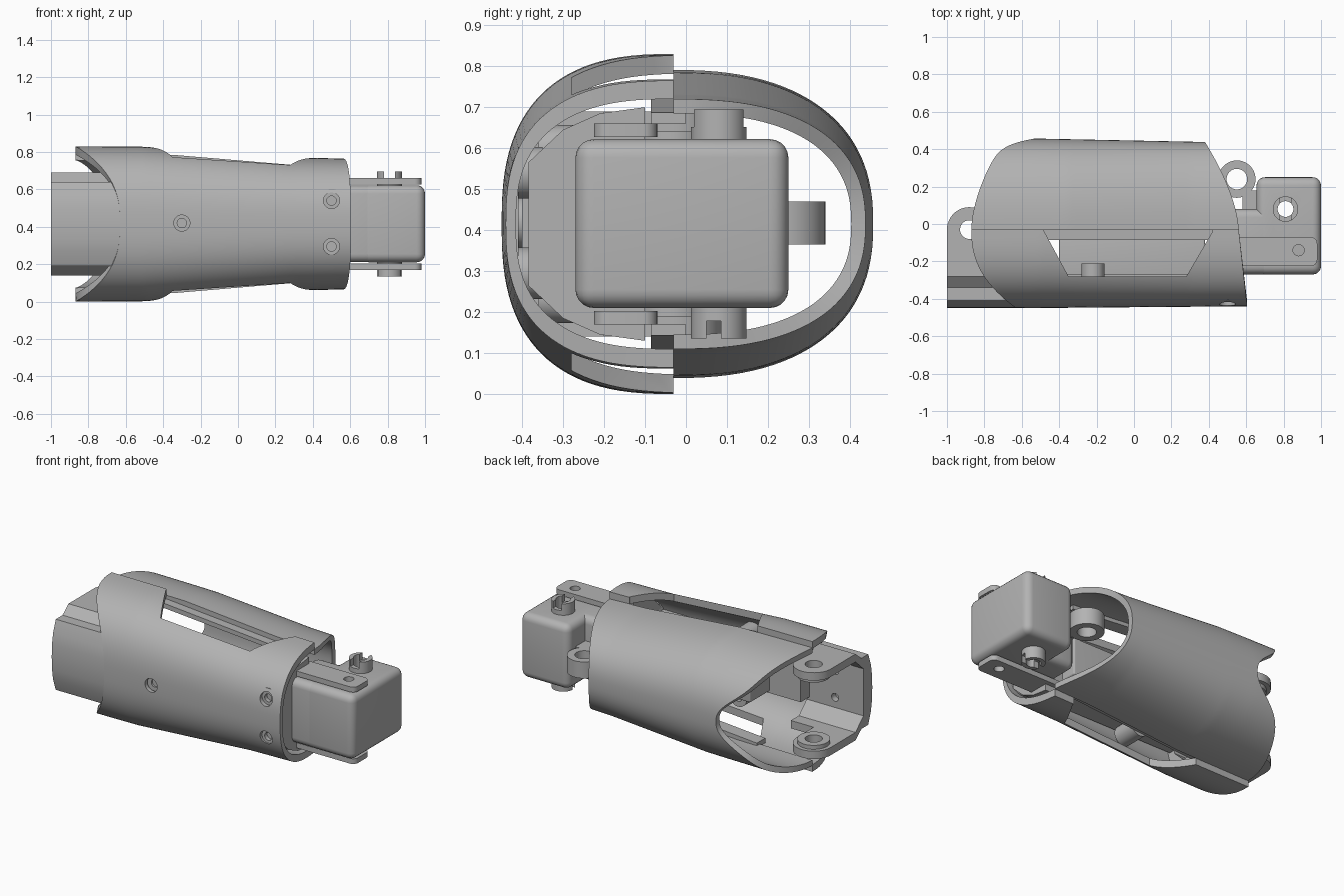
import bpy, bmesh, math

if "Cube" in bpy.data.objects:
    bpy.data.objects.remove(bpy.data.objects["Cube"], do_unlink=True)

grey = bpy.data.materials.new("plain grey")
grey.use_nodes = True
grey.diffuse_color = (0.45, 0.45, 0.45, 1)
grey.node_tree.nodes["Principled BSDF"].inputs["Base Color"].default_value = grey.diffuse_color
ZC = 0.415    # mid height
SEAM = -0.03  # plane where the two shells meet


def activate(ob):
    bpy.ops.object.select_all(action='DESELECT')
    ob.select_set(True)
    bpy.context.view_layer.objects.active = ob


def finish(name, bm, bevel=0.0):
    bmesh.ops.recalc_face_normals(bm, faces=bm.faces)
    me = bpy.data.meshes.new(name)
    bm.to_mesh(me)
    bm.free()
    ob = bpy.data.objects.new(name, me)
    bpy.context.collection.objects.link(ob)
    me.materials.append(grey)
    activate(ob)
    if bevel:
        mod = ob.modifiers.new("round", 'BEVEL')
        mod.width, mod.segments, mod.limit_method = bevel, 5, 'ANGLE'
        bpy.ops.object.modifier_apply(modifier=mod.name)
    return ob


def prism(name, pts, lo, hi, axis='z', bevel=0.0):
    """Extrude an outline along an axis (outline is xy, yz or xz)."""
    place = {'z': lambda a, b, h: (a, b, h),
             'x': lambda a, b, h: (h, a, b),
             'y': lambda a, b, h: (a, h, b)}[axis]
    bm = bmesh.new()
    rings = [[bm.verts.new(place(a, b, h)) for a, b in pts] for h in (lo, hi)]
    for r in rings:
        bm.faces.new(r)
    for i in range(len(pts)):
        j = (i + 1) % len(pts)
        bm.faces.new((rings[0][i], rings[0][j], rings[1][j], rings[1][i]))
    return finish(name, bm, bevel)


def rect(x0, x1, y0, y1):
    return [(x0, y0), (x1, y0), (x1, y1), (x0, y1)]


def arc(cx, cy, r, a0=0, a1=360, n=40):
    full = a1 - a0 == 360
    angles = [math.radians(a0 + (a1 - a0) * i / n) for i in range(n if full else n + 1)]
    return [(cx + r * math.cos(a), cy + r * math.sin(a)) for a in angles]


def rounded(x0, x1, y0, y1, r):
    return (arc(x1 - r, y1 - r, r, 0, 90, 6) + arc(x0 + r, y1 - r, r, 90, 180, 6)
            + arc(x0 + r, y0 + r, r, 180, 270, 6) + arc(x1 - r, y0 + r, r, 270, 360, 6))


def cut(ob, *cutters):
    for c in cutters:
        activate(ob)
        mod = ob.modifiers.new("cut", 'BOOLEAN')
        mod.operation, mod.solver, mod.object = 'DIFFERENCE', 'EXACT', c
        bpy.ops.object.modifier_apply(modifier=mod.name)
        bpy.data.objects.remove(c, do_unlink=True)
    return ob


def tube(name, cx, cy, r, hole, lo, hi, axis='z'):
    ob = prism(name, arc(cx, cy, r), lo, hi, axis)
    return cut(ob, prism("cutter", arc(cx, cy, hole), lo - 0.05, hi + 0.05, axis))


def interp(keys, x):
    if x <= keys[0][0]:
        return keys[0][1]
    for (x0, v0), (x1, v1) in zip(keys, keys[1:]):
        if x <= x1:
            t = (x - x0) / (x1 - x0)
            return v0 + (v1 - v0) * t
    return keys[-1][1]


def half_shell(name, side, depth, height, power, left, right, wall, nu=56, nt=56):
    """Half of a superelliptic sleeve with curved end cuts."""
    bm = bmesh.new()
    layers = []
    for inset in (0, 1):
        grid = []
        for j in range(nt + 1):
            t = -math.pi / 2 + math.pi * j / nt
            cy = max(0.0, math.cos(t)) ** (2 / power) if 0 < j < nt else 0.0
            sz = math.copysign(abs(math.sin(t)) ** (2 / power), t)
            row = []
            for i in range(nu + 1):
                x = left(cy) + (right(cy) - left(cy)) * i / nu
                a = interp(depth, x) - inset * wall[0]
                b = interp(height, x) - inset * wall[1]
                row.append(bm.verts.new((x, SEAM + side * a * cy, ZC + b * sz)))
            grid.append(row)
        layers.append(grid)
    for g in layers:
        for j in range(nt):
            for i in range(nu):
                bm.faces.new((g[j][i], g[j][i + 1], g[j + 1][i + 1], g[j + 1][i]))
    o, n = layers
    for j in (0, nt):
        for i in range(nu):
            bm.faces.new((o[j][i], o[j][i + 1], n[j][i + 1], n[j][i]))
    for i in (0, nu):
        for j in range(nt):
            bm.faces.new((o[j][i], o[j + 1][i], n[j + 1][i], n[j][i]))
    return finish(name, bm)


# Outer sleeve halves
half_shell("back_shell", 1, [(-0.53, 0.487), (0.4, 0.468)],
           [(-0.87, 0.376), (-0.35, 0.37), (0.3, 0.315), (0.56, 0.305)], 2.4,
           lambda d: -0.87 + 0.18 * d ** 1.7 + 0.16 * d ** 16,
           lambda d: 0.56 - 0.18 * d ** 1.6, (0.035, 0.035))
front = half_shell("front_shell", -1, [(-0.87, 0.422), (0.6, 0.41)],
                   [(-0.87, 0.415), (-0.5, 0.413), (0.3, 0.355), (0.56, 0.35)], 2.6,
                   lambda d: -0.87 + 0.24 * d ** 2.4,
                   lambda d: 0.56 + 0.045 * d, (0.025, 0.045))

# Side windows and screw holes in the front half
cut(front, prism("cutter", [(-0.49, 0.0), (-0.48, -0.04), (-0.35, -0.28), (0.28, -0.28),
                            (0.42, -0.04), (0.42, 0.0)], -0.2, 1.1))
screws = [(-0.3, 0.42), (0.5, 0.54), (0.5, 0.295)]
for x, z in screws:
    cut(front, prism("cutter", arc(x, z, 0.043), -0.6, -0.3, 'y'))
    tube("screw_boss", x, z, 0.063, 0.025, -0.41, -0.35, 'y')

# Channel bracket at the open end
half = [(-0.449, 0.0), (-0.446, 0.08), (-0.435, 0.15), (-0.408, 0.225), (-0.34, 0.225), (-0.28, 0.275),
        (-0.2, 0.275), (-0.2, 0.225), (-0.28, 0.225), (-0.36, 0.15)]
outline = [(y, ZC + z) for y, z in half] + [(y, ZC - z) for y, z in reversed(half[1:])]
wall = prism("bracket_wall", outline, -1.0, -0.6, 'x')
for z in (0.33, 0.5):
    cut(wall, prism("cutter", arc(-0.8, z, 0.025), -0.4, -0.2, 'y'))

# Mirrored hinge ears, motor arms, shafts and shell tongues
for s, side in ((1, "upper"), (-1, "lower")):
    def span(a, b):
        return sorted((ZC + s * a, ZC + s * b))
    ear = prism(side + "_ear", [(-1.0, -0.24), (-0.76, -0.24)] + arc(-0.88, -0.03, 0.12, 0, 180, 24),
                *span(0.225, 0.275))
    cut(ear, prism("cutter", arc(-0.88, -0.03, 0.05), -0.1, 1))
    tube(side + "_ear_ring", -0.88, -0.03, 0.095, 0.05, *span(0.2, 0.23))
    arm = prism(side + "_motor_arm", rounded(0.46, 0.98, -0.225, -0.07, 0.035), *span(0.212, 0.245))
    cut(arm, prism("cutter", arc(0.88, -0.14, 0.03), -0.1, 1))
    shaft = tube(side + "_shaft", 0.81, 0.08, 0.068, 0.042, *span(0.19, 0.28))
    slot = rect(0.78, 0.84, -0.1, 0.3) if s > 0 else rect(0.6, 1, 0.05, 0.085)
    cut(shaft, prism("cutter", slot, *span(0.237, 0.35)))
    prism(side + "_tongue", [(x, ZC + s * z) for x, z in
          [(-0.5, 0.35), (0.45, 0.272), (0.45, 0.245), (-0.5, 0.32)]], -0.085, 0.0, 'y')

# Motor housing, neck and side loop
housing = prism("motor_housing", rect(0.655, 1.0, -0.27, 0.25), 0.21, 0.622, bevel=0.045)
cut(housing, prism("cutter", arc(0.81, 0.08, 0.042), 0.0, 0.8))
prism("motor_neck", rect(0.5, 0.75, -0.269, 0.08), 0.211, 0.621, bevel=0.044)
tube("cable_loop", 0.55, 0.24, 0.1, 0.055, 0.365, 0.47)
prism("loop_arm", rect(0.58, 0.66, 0.04, 0.18), 0.365, 0.47)

# Motor holder inside the sleeve
half = [(-0.1, 0.285), (-0.21, 0.27), (-0.3, 0.23), (-0.385, 0.15)]
prism("motor_holder", [(y, ZC + z) for y, z in half] + [(y, ZC - z) for y, z in reversed(half)],
      0.44, 0.57, 'x')

# Inner core and standoffs seen through the windows
prism("core_floor", rect(-0.62, 0.46, -0.4, -0.27), ZC - 0.13, ZC + 0.13)
prism("core_block", rect(-0.4, 0.38, -0.28, -0.075), ZC - 0.12, ZC + 0.12, bevel=0.01)
for z in (ZC - 0.18, ZC + 0.18):
    tube("standoff", -0.22, z, 0.062, 0.028, -0.36, -0.21, 'y')

for ob in list(bpy.context.collection.objects):
    if ob.type == 'MESH':
        activate(ob)
        bpy.ops.object.shade_smooth_by_angle(angle=math.radians(30))
